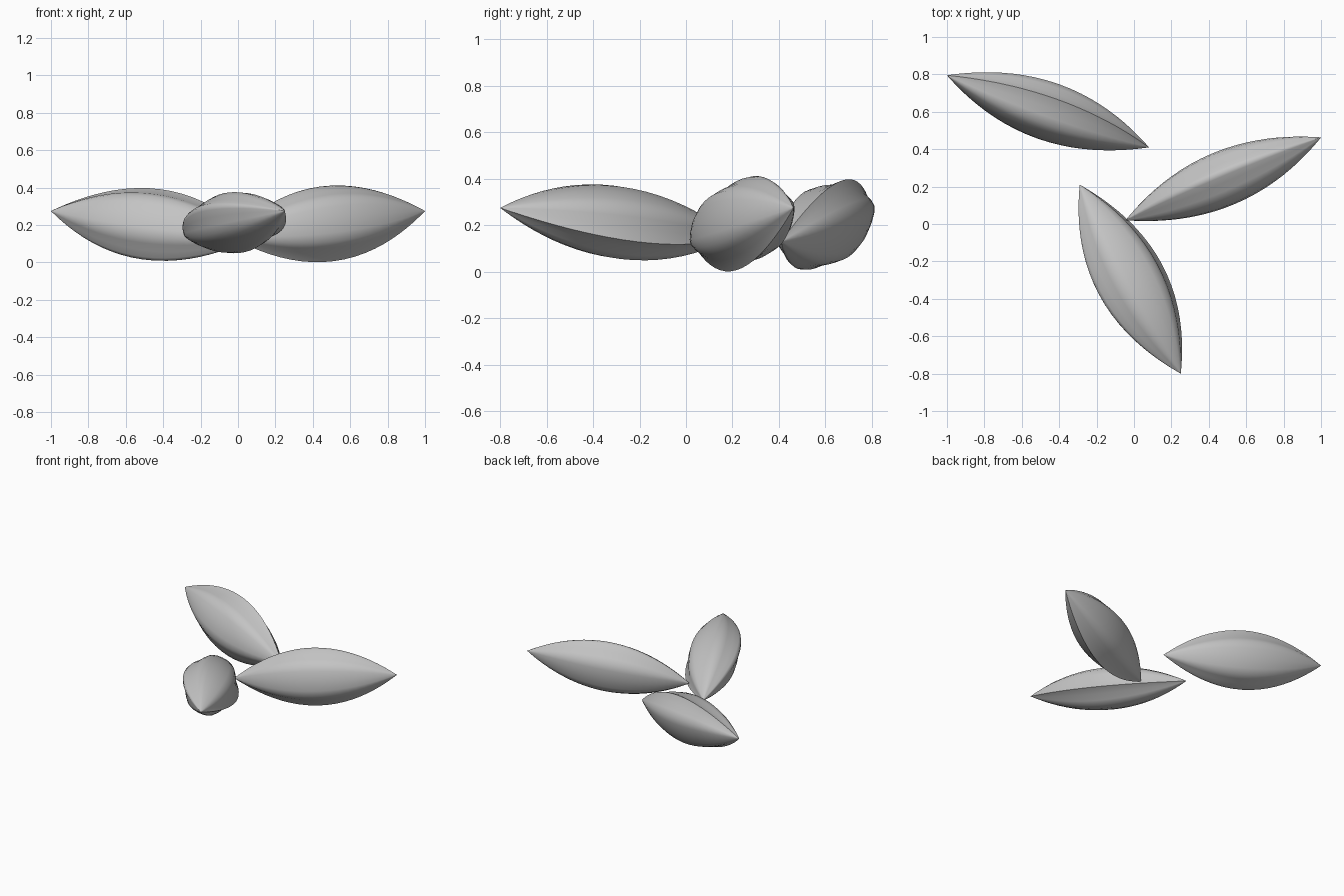
import bpy, bmesh, math
from mathutils import Vector

if "Cube" in bpy.data.objects:
    bpy.data.objects.remove(bpy.data.objects["Cube"])

grey = bpy.data.materials.new("seed_grey")
grey.diffuse_color = (0.55, 0.55, 0.55, 1)
grey.use_nodes = True
grey.node_tree.nodes["Principled BSDF"].inputs["Base Color"].default_value = grey.diffuse_color

# Half cross-section from the sharp seam (top) round to the blunt ridge (bottom)
HALF = [(0, 0.205), (0.045, 0.163), (0.088, 0.142), (0.122, 0.115),
        (0.138, 0.07), (0.143, 0), (0.138, -0.07), (0.122, -0.115),
        (0.09, -0.142), (0.05, -0.168), (0.02, -0.195), (0, -0.203)]
SECTION = HALF + [(-x, y) for x, y in HALF[-2:0:-1]]
RINGS = 28


def seed(name, outer, inner, roll):
    """Spindle between two tips; roll turns the seam away from straight up."""
    outer, inner = Vector(outer), Vector(inner)
    axis = (inner - outer).normalized()
    right = axis.cross(Vector((0, 0, 1))).normalized()
    up = right.cross(axis)
    c, s = math.cos(math.radians(roll)), math.sin(math.radians(roll))
    seam = up * c - right * s
    side = right * c + up * s

    bm = bmesh.new()
    tips = [bm.verts.new(outer), bm.verts.new(inner)]
    rings = []
    for i in range(1, RINGS):
        t = 0.5 - 0.5 * math.cos(math.pi * i / RINGS)
        r = 4 * t * (1 - t)
        centre = outer.lerp(inner, t)
        rings.append([bm.verts.new(centre + (side * x + seam * y) * r)
                      for x, y in SECTION])
    n = len(SECTION)
    for k in range(n):
        j = (k + 1) % n
        bm.faces.new((tips[0], rings[0][j], rings[0][k]))
        bm.faces.new((tips[1], rings[-1][k], rings[-1][j]))
        for a, b in zip(rings, rings[1:]):
            bm.faces.new((a[k], a[j], b[j], b[k]))
    bmesh.ops.recalc_face_normals(bm, faces=bm.faces)
    mesh = bpy.data.meshes.new(name)
    bm.to_mesh(mesh)
    bm.free()
    mesh.materials.append(grey)
    ob = bpy.data.objects.new(name, mesh)
    bpy.context.collection.objects.link(ob)
    bpy.ops.object.select_all(action='DESELECT')
    ob.select_set(True)
    bpy.context.view_layer.objects.active = ob
    bpy.ops.object.shade_smooth_by_angle(angle=math.radians(50))


# Three seeds lying loosely around the middle
seed("back_left_seed", (-1.0, 0.795, 0.275), (0.08, 0.41, 0.13), 22)
seed("right_seed", (1.0, 0.463, 0.275), (-0.045, 0.02, 0.14), 170)
seed("front_seed", (0.25, -0.8, 0.275), (-0.29, 0.21, 0.15), 246)
